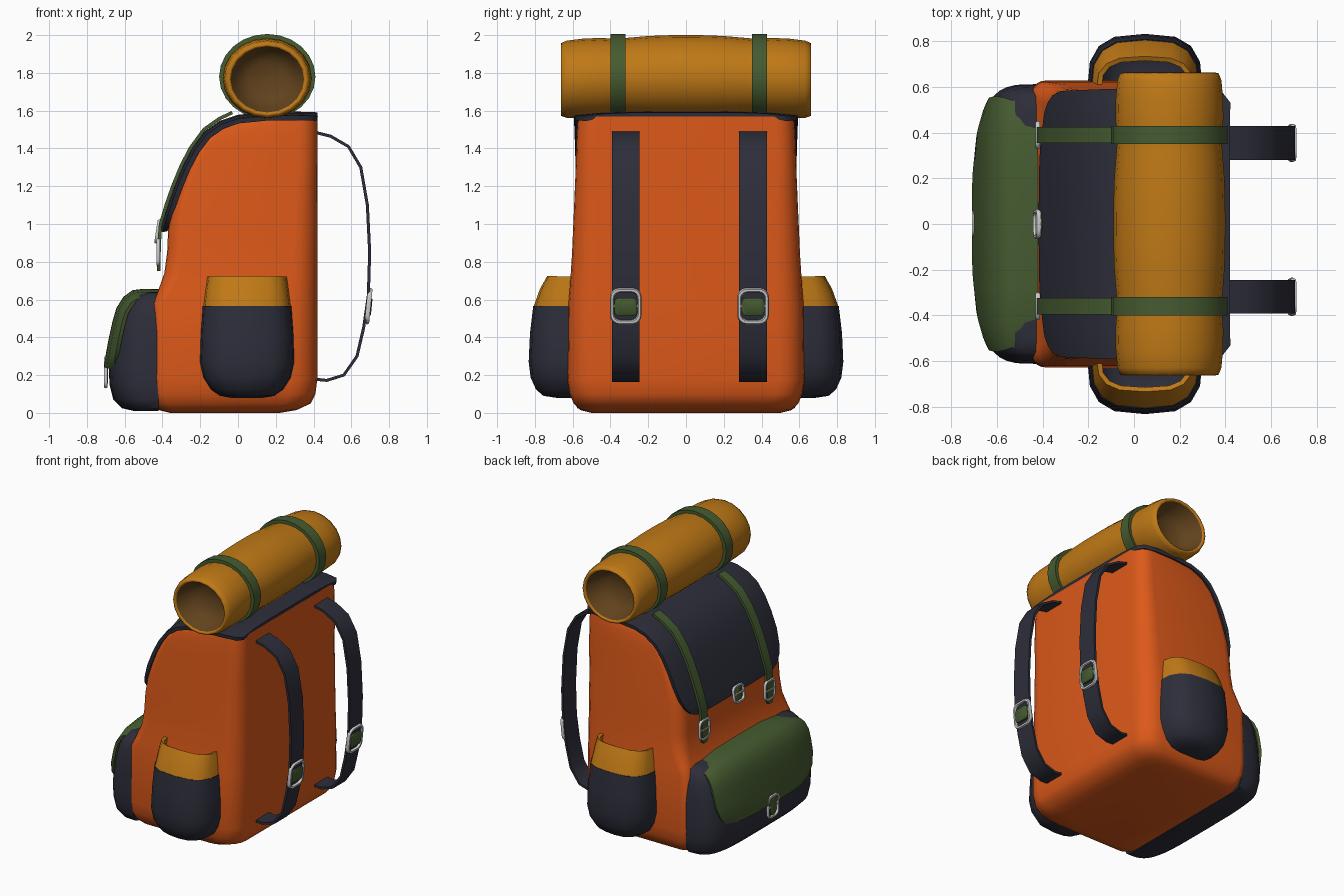
import bpy, bmesh, math
from math import sin, cos, pi

if "Cube" in bpy.data.objects:
    bpy.data.objects.remove(bpy.data.objects["Cube"])


def mat(name, rgb):
    m = bpy.data.materials.new(name)
    m.diffuse_color = (*rgb, 1)
    m.use_nodes = True
    m.node_tree.nodes["Principled BSDF"].inputs["Base Color"].default_value = m.diffuse_color
    return m


ORANGE = mat("orange_canvas", (0.72, 0.10, 0.01))
NAVY = mat("navy_fabric", (0.026, 0.027, 0.042))
GOLD = mat("gold_fabric", (0.52, 0.19, 0.008))
GREEN = mat("green_fabric", (0.06, 0.105, 0.03))
BROWN = mat("roll_inside", (0.12, 0.055, 0.012))
METAL = mat("metal", (0.55, 0.55, 0.55))


def finish(ob, angle=45):
    """Apply modifiers and shade smooth."""
    bpy.ops.object.select_all(action='DESELECT')
    ob.select_set(True)
    bpy.context.view_layer.objects.active = ob
    bpy.ops.object.convert(target='MESH')
    bpy.ops.object.shade_smooth_by_angle(angle=math.radians(angle))


def loft(name, rings, m, cyclic=True, closed=False, caps=(False, False), thick=0, angle=45):
    """Skin a list of equal-length point rings."""
    bm = bmesh.new()
    vs = [[bm.verts.new(p) for p in r] for r in rings]
    n, k = len(vs), len(vs[0])
    for i in range(n if closed else n - 1):
        for j in range(k if cyclic else k - 1):
            a, b = vs[i], vs[(i + 1) % n]
            bm.faces.new((a[j], a[(j + 1) % k], b[(j + 1) % k], b[j]))
    for use, r in zip(caps, (vs[0], vs[-1])):
        if use:
            bm.faces.new(r)
    bmesh.ops.recalc_face_normals(bm, faces=bm.faces)
    me = bpy.data.meshes.new(name)
    bm.to_mesh(me)
    bm.free()
    me.materials.append(m)
    ob = bpy.data.objects.new(name, me)
    bpy.context.collection.objects.link(ob)
    if thick:
        s = ob.modifiers.new("thickness", 'SOLIDIFY')
        s.thickness, s.offset = thick, 0
    finish(ob, angle)
    return ob


def ribbon(name, path, y, widths, thick, m, camber=0, closed=False):
    """Fabric band following an xz path; widths are half widths per point."""
    cols = [-1, -.95, -.8, -.5, 0, .5, .8, .95, 1] if camber else [-1, 1]
    if not isinstance(widths, list):
        widths = [widths] * len(path)
    rings, n = [], len(path)
    for i, (x, z) in enumerate(path):
        p = path[(i - 1) % n] if closed else path[max(i - 1, 0)]
        q = path[(i + 1) % n] if closed else path[min(i + 1, n - 1)]
        tx, tz = q[0] - p[0], q[1] - p[1]
        L = math.hypot(tx, tz)
        ring = []
        for v in cols:
            c = camber * abs(v) ** 5
            ring.append((x - tz / L * c, y + v * widths[i], z + tx / L * c))
        rings.append(ring)
    return loft(name, rings, m, cyclic=False, closed=closed, thick=thick)


def rounded(x0, x1, y0, y1, r_lo, r_hi, seg=5):
    """Rounded rectangle outline with separate radii at low and high x."""
    pts = []
    for cx, cy, r, a0 in ((x1 - r_hi, y1 - r_hi, r_hi, 0), (x0 + r_lo, y1 - r_lo, r_lo, 90),
                          (x0 + r_lo, y0 + r_lo, r_lo, 180), (x1 - r_hi, y0 + r_hi, r_hi, 270)):
        for i in range(seg + 1):
            a = math.radians(a0 + 90 * i / seg)
            pts.append((cx + r * cos(a), cy + r * sin(a)))
    return pts


def spow(v, e):
    return math.copysign(abs(v) ** e, v)


# Main bag: horizontal sections (z, front x, back x, half width, front radius, back radius)
levels = [(0.0, -.36, .22, .5, .1, .14), (.015, -.42, .31, .56, .08, .14), (.05, -.44, .385, .595, .07, .14),
          (.10, -.448, .41, .615, .06, .14), (.18, -.45, .42, .628, .06, .14), (.58, -.45, .42, .622, .06, .14),
          (.64, -.425, .42, .617, .07, .14), (.74, -.39, .42, .61, .09, .13), (.85, -.375, .42, .603, .09, .13),
          (.97, -.37, .42, .598, .09, .12), (1.08, -.345, .42, .593, .07, .12), (1.2, -.305, .42, .588, .06, .11),
          (1.32, -.255, .42, .583, .05, .1), (1.42, -.195, .42, .58, .04, .1), (1.49, -.12, .42, .577, .03, .1),
          (1.53, -.04, .42, .574, .03, .1), (1.555, .06, .42, .572, .03, .1), (1.57, .18, .42, .57, .03, .1)]
loft("bag_body", [[(x, y, z) for x, y in rounded(a, b, -w, w, rf, rb)] for z, a, b, w, rf, rb in levels],
     ORANGE, caps=(True, True))

# Lid flap draped over the top and front
lid = [(.42, 1.578), (.39, 1.58), (.3, 1.582), (.15, 1.58), (0, 1.565), (-.09, 1.535), (-.17, 1.48),
       (-.235, 1.395), (-.285, 1.3), (-.33, 1.19), (-.365, 1.09), (-.385, 1.03), (-.398, .99), (-.405, .965)]
ribbon("lid", lid, 0, [.53, .57, .585, .59, .59, .59, .588, .585, .583, .58, .56, .53, .49, .42],
       .026, NAVY, camber=.02)

# Front pocket: half-round sections (z, front x, half width)
front = [(.01, -.55, .52), (.025, -.615, .575), (.07, -.66, .6), (.15, -.68, .61), (.25, -.685, .613),
         (.42, -.655, .61), (.53, -.625, .6), (.59, -.59, .585), (.625, -.54, .56), (.637, -.49, .5)]
loft("front_pocket", [[(-.42 + (x + .42) * sin(pi * i / 20) ** .55, w * spow(cos(pi * i / 20), .45), z)
                       for i in range(21)] for z, x, w in front], NAVY, caps=(True, True))
flap = [(-.415, .645), (-.5, .647), (-.555, .64), (-.6, .607), (-.635, .55), (-.655, .48), (-.675, .39),
        (-.69, .31), (-.697, .265), (-.7, .24)]
ribbon("front_pocket_flap", flap, 0, [.51, .53, .54, .55, .555, .555, .55, .52, .48, .41], .02, GREEN, camber=.05)

# Side pockets with gold cuffs: (z, half width, depth outer y)
low = [(.565, .228, .798), (.42, .238, .815), (.27, .243, .822), (.19, .225, .812), (.13, .185, .785),
       (.1, .14, .75), (.09, .08, .68), (.09, .03, .6)]
cuff = [(.72, .203, .725), (.65, .213, .764), (.555, .225, .798)]
for s, side in ((1, "right"), (-1, "left")):
    for nm, lv, m in (("pocket", low, NAVY), ("pocket_cuff", cuff, GOLD)):
        loft(f"{side}_side_{nm}", [[(.048 + w * spow(cos(pi * i / 8), .65),
                                     s * (.575 + (d - .575) * sin(pi * i / 8) ** .65), z)
                                    for i in range(9)] for z, w, d in lv],
             m, cyclic=False, thick=.022)

# Bedroll: (y, scale) rings, hollowed at both ends
half = [(-.50, .04), (-.51, .4), (-.55, .7), (-.655, .79), (-.663, .83), (-.66, .88), (-.63, .93), (-.55, .96),
        (-.46, .965), (-.40, .945), (-.36, .935), (-.31, .95), (-.2, .985), (-.1, .998)]
prof = half + [(0, 1)] + [(-y, r) for y, r in reversed(half)]
N = 20
roll = loft("bedroll", [[(.155 + .245 * r * cos(2 * pi * i / N), y,
                          1.78 - .015 * (y / .66) ** 2 + .22 * r * sin(2 * pi * i / N))
                         for i in range(N)] for y, r in prof], GOLD, caps=(True, True), angle=60)
roll.data.materials.append(BROWN)
for p in roll.data.polygons:
    c = p.center
    if math.hypot((c.x - .155) / .245, (c.z - 1.765) / .22) < .77 and abs(c.y) > .45:
        p.material_index = 1


def buckle(name, loc, w, h, t, tilt=0):
    """Rounded metal frame with a cross bar, facing along x."""
    path = rounded(-w / 2, w / 2, -h / 2, h / 2, w * .28, w * .28, 4)
    rings = []
    for y, z in path:
        L = math.hypot(y, z)
        rings.append([(t * sin(pi * k / 3), y + y / L * t * cos(pi * k / 3), z + z / L * t * cos(pi * k / 3))
                      for k in range(6)])
    ob = loft(name, rings, METAL, closed=True, angle=60)
    bar = loft(name + "_bar", [[(t * .7 * sin(pi * k / 3), y, t * .7 * cos(pi * k / 3)) for k in range(6)]
                               for y in (-w / 2, w / 2)], METAL, caps=(True, True))
    for o in (ob, bar):
        o.location = loc
        o.rotation_euler = (0, tilt, 0)


def pad(name, x, y, z, w, h, t, tilt=0):
    """Small green tongue threaded through a buckle."""
    ob = loft(name, [[(dx, a, b) for a, b in rounded(-w / 2 * k, w / 2 * k, -h / 2 * k, h / 2 * k, h * .25, h * .25, 3)]
                     for dx, k in ((-t, .85), (-t * .6, 1), (t * .6, 1), (t, .85))], GREEN, caps=(True, True))
    ob.location = (x, y, z)
    ob.rotation_euler = (0, tilt, 0)


# Straps, one of each per side
shoulder = [(.41, 1.485), (.49, 1.465), (.585, 1.41), (.65, 1.3), (.685, 1.1), (.697, .85), (.69, .62),
            (.665, .45), (.63, .3), (.56, .2), (.47, .172), (.41, .178)]
ring = [(.155 + .243 * cos(2 * pi * i / 24), 1.78 + .214 * sin(2 * pi * i / 24)) for i in range(24)]
tail = [(-.03, 1.59), (-.1, 1.557), (-.18, 1.5), (-.25, 1.405), (-.3, 1.31), (-.345, 1.2), (-.38, 1.1),
        (-.41, 1.0), (-.415, .93), (-.418, .85), (-.42, .78), (-.42, .75)]
for s, side in ((1, "right"), (-1, "left")):
    ys, yr = .018 + s * .337, .015 + s * .375
    ribbon(f"{side}_shoulder_strap", shoulder, ys, .074, .016, NAVY)
    buckle(f"{side}_shoulder_buckle", (.692, ys, .565), .145, .17, .013, .1)
    pad(f"{side}_shoulder_tongue", .694, ys, .562, .12, .095, .014, .1)
    ribbon(f"{side}_roll_strap", ring, yr, .04, .024, GREEN, closed=True)
    ribbon(f"{side}_lid_strap", tail, yr, [.036] * 11 + [.02], .018, GREEN)
    buckle(f"{side}_lid_buckle", (-.422, yr, .85), .105, .13, .011)

# Centre buckles on the lid and the front pocket
buckle("lid_centre_buckle", (-.425, 0, .96), .11, .11, .011, .15)
pad("lid_centre_tongue", -.415, 0, .96, .07, .12, .01, .15)
buckle("front_pocket_buckle", (-.7, 0, .215), .11, .15, .011)
pad("front_pocket_tongue", -.698, 0, .215, .07, .13, .01)
